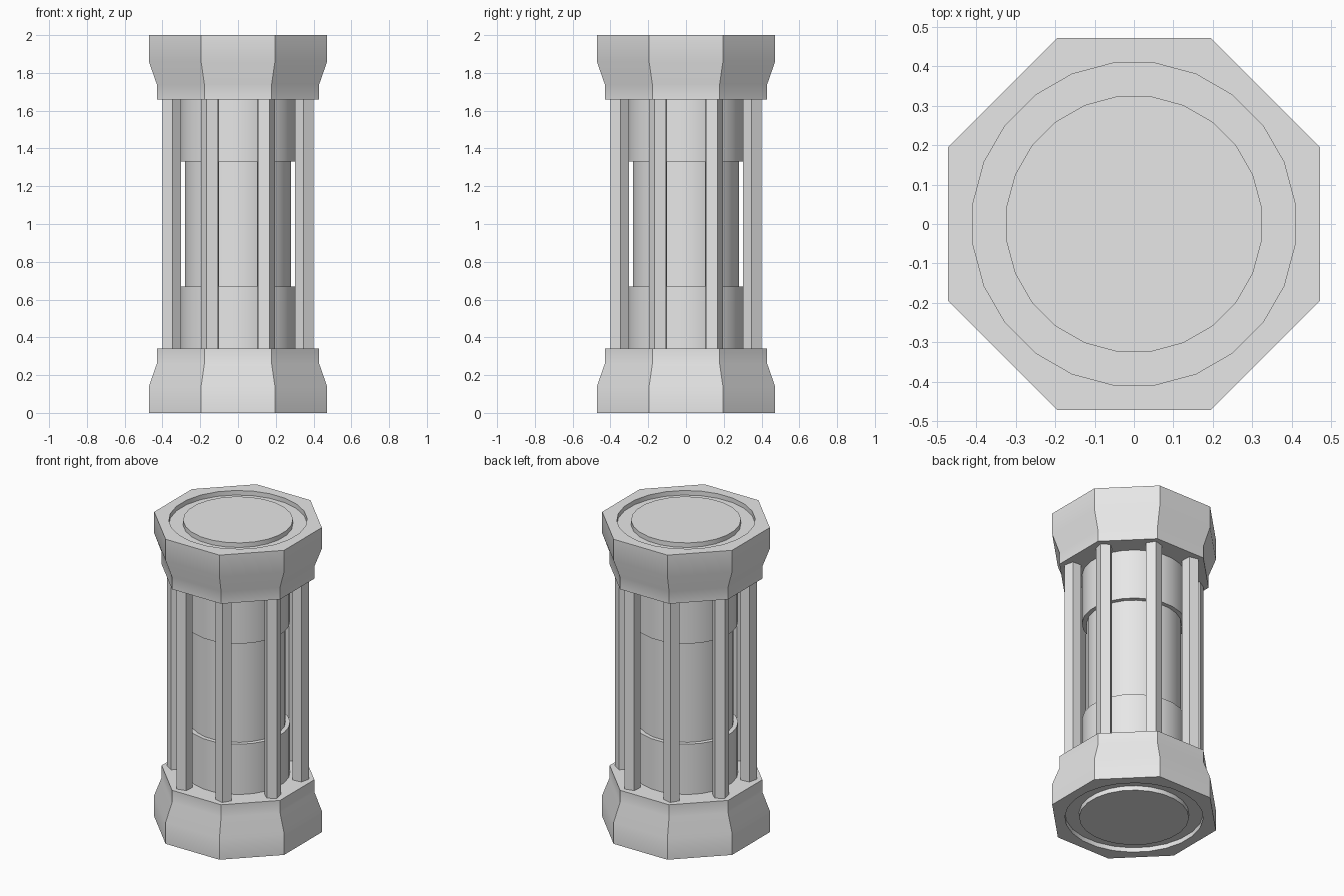
import bpy, bmesh
from math import cos, sin, pi, radians

if "Cube" in bpy.data.objects:
    bpy.data.objects.remove(bpy.data.objects["Cube"], do_unlink=True)

grey = bpy.data.materials.new("plain grey")
grey.use_nodes = True
grey.diffuse_color = (0.8, 0.8, 0.8, 1)
grey.node_tree.nodes["Principled BSDF"].inputs["Base Color"].default_value = (0.8, 0.8, 0.8, 1)

MID = 1.0          # height of the mirror plane
ROUND = 24         # sides of every round part


def ring(bm, sides, radius, z):
    """Ring of vertices with a flat side facing front."""
    return [bm.verts.new((radius * sin((i + 0.5) * 2 * pi / sides),
                          radius * cos((i + 0.5) * 2 * pi / sides), z - MID))
            for i in range(sides)]


def skin(bm, sides, profile):
    """Join rings along a (radius, z) profile and return them."""
    rings = [ring(bm, sides, r, z) for r, z in profile]
    for a, b in zip(rings, rings[1:]):
        for i in range(sides):
            j = (i + 1) % sides
            bm.faces.new((a[i], a[j], b[j], b[i]))
    return rings


def loop_edges(bm, verts):
    return [bm.edges.get((v, verts[i - 1])) for i, v in enumerate(verts)]


def finish(bm, name, mirrored=False):
    bmesh.ops.recalc_face_normals(bm, faces=bm.faces)
    mesh = bpy.data.meshes.new(name)
    bm.to_mesh(mesh)
    bm.free()
    mesh.materials.append(grey)
    obj = bpy.data.objects.new(name, mesh)
    obj.location.z = MID
    bpy.context.collection.objects.link(obj)
    bpy.ops.object.select_all(action='DESELECT')
    obj.select_set(True)
    bpy.context.view_layer.objects.active = obj
    bpy.ops.object.shade_smooth_by_angle(angle=radians(30))
    if mirrored:
        mod = obj.modifiers.new("mirror", 'MIRROR')
        mod.use_axis = (False, False, True)
        mod.use_mirror_merge = False
    return obj


# Octagonal end caps with a round groove in the outer face
bm = bmesh.new()
flat = 1 / cos(pi / 8)
outer = skin(bm, 8, [(0.472 * flat, 0), (0.472 * flat, 0.14),
                     (0.43 * flat, 0.26), (0.43 * flat, 0.34)])
groove = skin(bm, ROUND, [(0.412, 0), (0.412, 0.03), (0.327, 0.03), (0.327, 0)])
bm.faces.new(outer[-1])
bm.faces.new(groove[-1])
bmesh.ops.triangle_fill(bm, use_beauty=True, normal=(0, 0, -1),
                        edges=loop_edges(bm, outer[0]) + loop_edges(bm, groove[0]))
finish(bm, "end_caps", mirrored=True)

# Wider collars at both ends of the core
bm = bmesh.new()
collar = skin(bm, ROUND, [(0.31, 0.33), (0.31, 0.67), (0.27, 0.67)])
finish(bm, "core_collars", mirrored=True)

# Slim core cylinder
bm = bmesh.new()
skin(bm, ROUND, [(0.283, 0.66), (0.283, 1.34)])
finish(bm, "core")

# Eight five-sided posts, one at each corner, edge pointing outward
bm = bmesh.new()
for k in range(8):
    turn = (k + 0.5) * pi / 4
    ends = []
    for z in (0.33, 1.67):
        ends.append([])
        for i in range(5):
            a = turn + i * 2 * pi / 5
            ends[-1].append(bm.verts.new((0.381 * cos(turn) + 0.0515 * cos(a),
                                          0.381 * sin(turn) + 0.0515 * sin(a), z - MID)))
    for i in range(5):
        j = (i + 1) % 5
        bm.faces.new((ends[0][i], ends[0][j], ends[1][j], ends[1][i]))
    bm.faces.new(ends[0])
    bm.faces.new(ends[1])
finish(bm, "posts")
